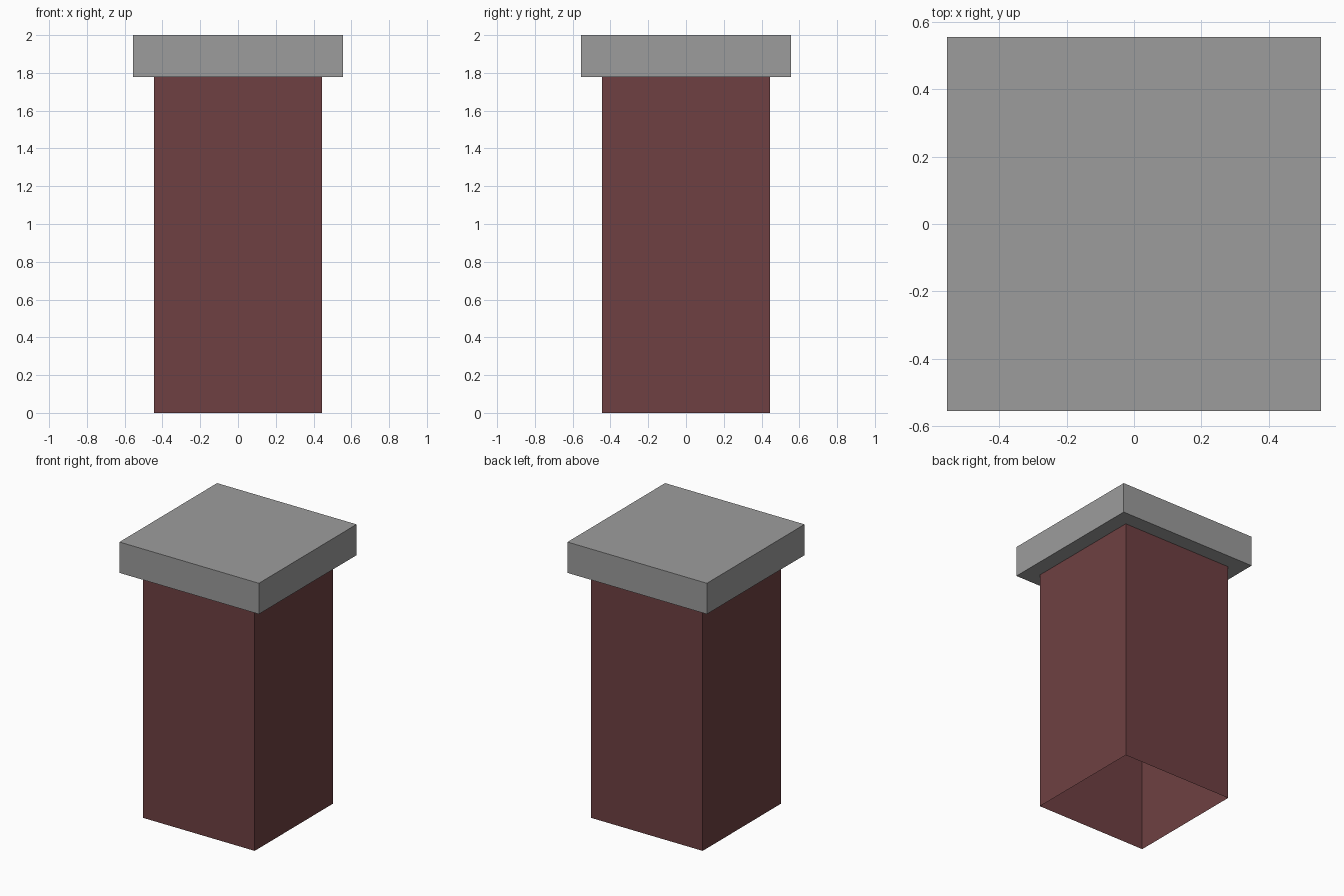
import bpy, bmesh

if "Cube" in bpy.data.objects:
    bpy.data.objects.remove(bpy.data.objects["Cube"])


def material(name, rgb):
    m = bpy.data.materials.new(name)
    m.diffuse_color = (*rgb, 1.0)
    m.use_nodes = True
    m.node_tree.nodes["Principled BSDF"].inputs["Base Color"].default_value = m.diffuse_color
    return m


def box(name, half, z0, z1, mat, open_ends=False):
    """Square box centred on the z axis; open_ends leaves only the side walls."""
    bm = bmesh.new()
    bmesh.ops.create_cube(bm, size=2.0)
    for v in bm.verts:
        v.co = (v.co.x * half, v.co.y * half, z1 if v.co.z > 0 else z0)
    bm.normal_update()
    if open_ends:
        ends = [f for f in bm.faces if abs(f.normal.z) > 0.9]
        bmesh.ops.delete(bm, geom=ends, context='FACES_ONLY')
    mesh = bpy.data.meshes.new(name)
    bm.to_mesh(mesh)
    bm.free()
    mesh.materials.append(mat)
    obj = bpy.data.objects.new(name, mesh)
    bpy.context.collection.objects.link(obj)
    return obj


brick = material("brick red", (0.156, 0.051, 0.054))
stone = material("stone grey", (0.335, 0.335, 0.335))

# Hollow shaft, open underneath
box("chimney_shaft", 0.4444, 0.0, 1.7778, brick, open_ends=True)
# Overhanging cap slab
box("chimney_cap", 0.5556, 1.7778, 2.0, stone)
